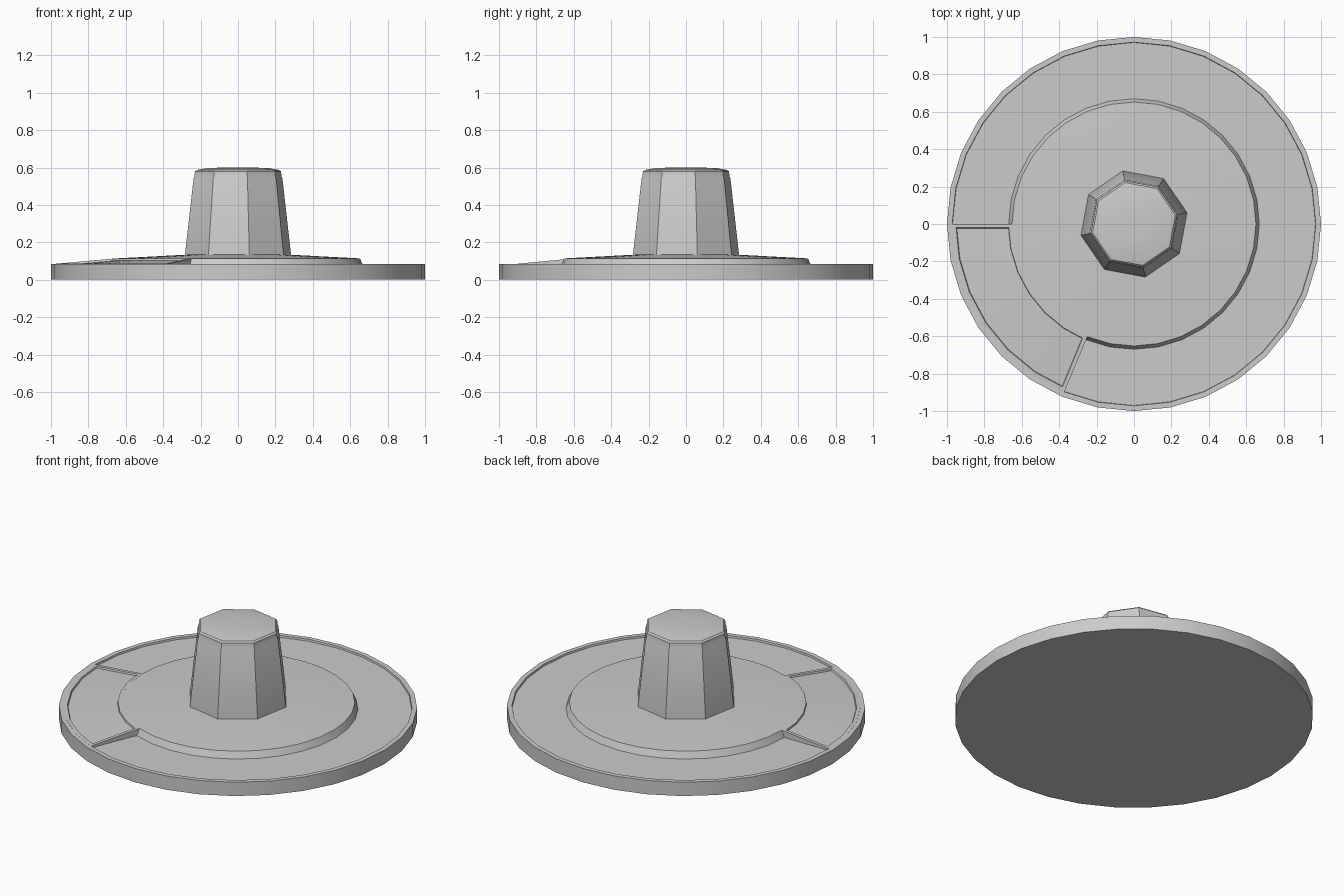
import bpy, bmesh, math

if "Cube" in bpy.data.objects:
    bpy.data.objects.remove(bpy.data.objects["Cube"])

SEG = 32


def finish(bm, name):
    bmesh.ops.recalc_face_normals(bm, faces=bm.faces)
    mesh = bpy.data.meshes.new(name)
    bm.to_mesh(mesh)
    bm.free()
    ob = bpy.data.objects.new(name, mesh)
    bpy.context.collection.objects.link(ob)
    bpy.ops.object.select_all(action='DESELECT')
    ob.select_set(True)
    bpy.context.view_layer.objects.active = ob
    bpy.ops.object.shade_smooth_by_angle(angle=math.radians(25))
    return ob


def polar(r, a, z):
    return (r * math.cos(a), r * math.sin(a), z)


def lathe(name, profile, sides, phase=0.0):
    """Revolve (radius, z) points; both ends are capped."""
    bm = bmesh.new()
    rings = [[bm.verts.new(polar(r, phase + math.tau * i / sides, z)) for i in range(sides)]
             for r, z in profile]
    for a, b in zip(rings, rings[1:]):
        for i in range(sides):
            j = (i + 1) % sides
            bm.faces.new((a[i], a[j], b[j], b[i]))
    bm.faces.new(rings[0])
    bm.faces.new(rings[-1])
    return finish(bm, name)


# Round base: flat rim, sunken ring floor and shallow conical centre
lathe("base_disc", [(1.0, 0), (1.0, 0.085), (0.972, 0.085), (0.970, 0.074),
                    (0.670, 0.074), (0.652, 0.114), (0.20, 0.138)], SEG)

# Raised sector bridging centre and rim, with a shallow inset panel
bm = bmesh.new()
step = math.tau / SEG
inner, outer = [], []
for i in range(16, 23):
    inner.append(bm.verts.new(polar(0.651, i * step, 0.1142)))
    outer.append(bm.verts.new(polar(0.973, i * step, 0.0855)))
top = [bm.faces.new((inner[i], outer[i], outer[i + 1], inner[i + 1])) for i in range(6)]
loop = inner + outer[::-1]
low = [bm.verts.new((v.co.x, v.co.y, 0.06)) for v in loop]
for i in range(len(loop)):
    j = (i + 1) % len(loop)
    bm.faces.new((loop[i], loop[j], low[j], low[i]))
bm.faces.new(low)
bmesh.ops.recalc_face_normals(bm, faces=bm.faces)
bmesh.ops.inset_region(bm, faces=top, thickness=0.020, use_even_offset=True)
bmesh.ops.inset_region(bm, faces=top, thickness=0.003, depth=-0.010, use_even_offset=True)
finish(bm, "inset_sector")

# Tapered eight-sided knob with a stepped collar and gently domed top
lathe("knob", [(0.29, 0.12), (0.29, 0.135), (0.243, 0.54), (0.237, 0.555), (0.236, 0.578),
               (0.226, 0.587), (0.165, 0.597), (0.08, 0.6)], 8, math.radians(12))
